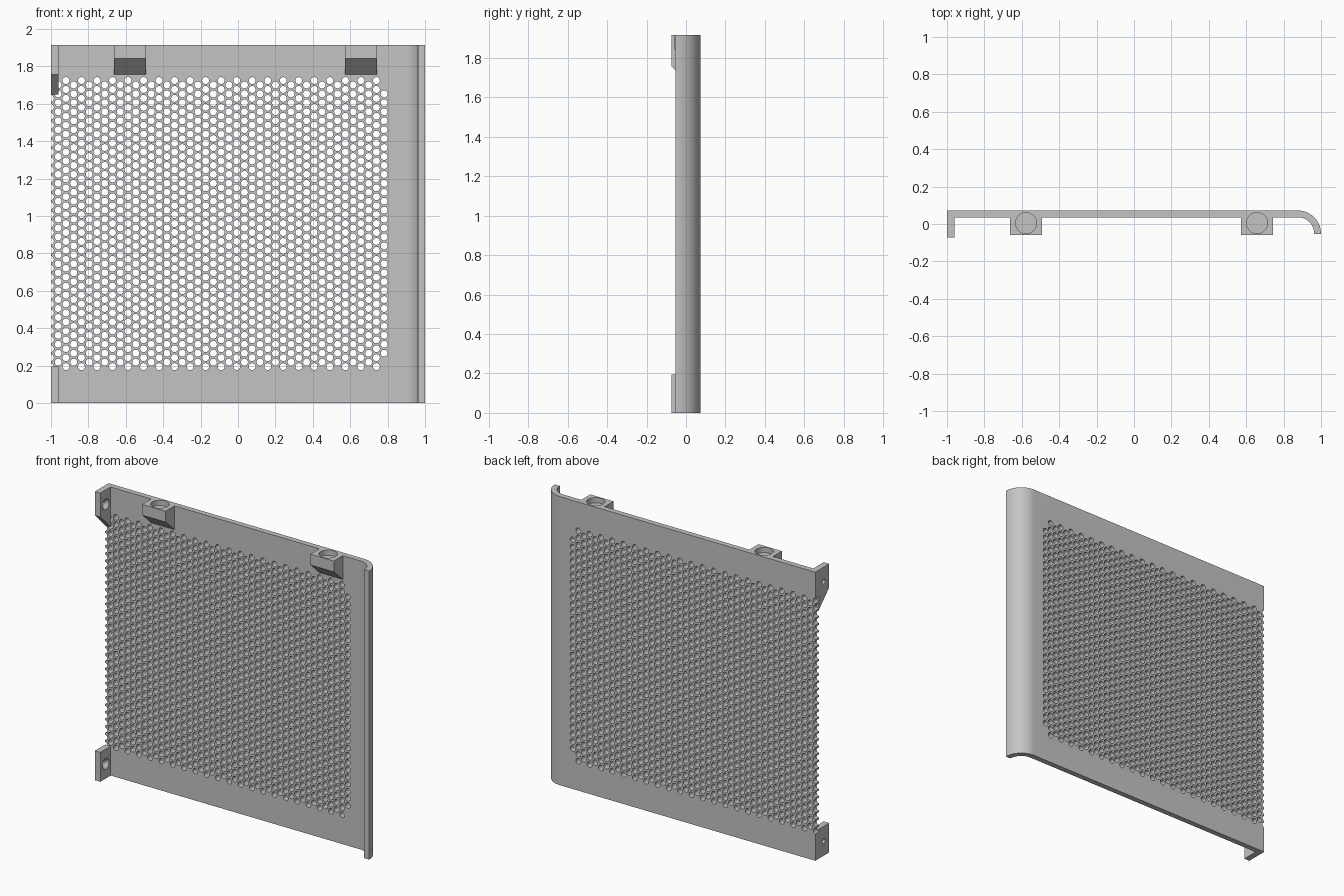
import bpy, bmesh, math
from mathutils import Matrix, Vector

if "Cube" in bpy.data.objects:
    bpy.data.objects.remove(bpy.data.objects["Cube"])

HEIGHT = 1.915
BACK, INNER, FRONT = 0.0725, 0.036, -0.0725   # plate back, plate front, deepest y
THICK = BACK - INNER

grey = bpy.data.materials.new("plain grey")
grey.use_nodes = True
colour = (0.55, 0.55, 0.55, 1)
grey.diffuse_color = colour
grey.node_tree.nodes["Principled BSDF"].inputs["Base Color"].default_value = colour


def make_object(name, bm):
    mesh = bpy.data.meshes.new(name)
    bmesh.ops.recalc_face_normals(bm, faces=bm.faces[:])
    bm.to_mesh(mesh)
    bm.free()
    obj = bpy.data.objects.new(name, mesh)
    bpy.context.scene.collection.objects.link(obj)
    return obj


def prism(name, points, sweep):
    """Extrude a closed outline of 3D points along a vector."""
    bm = bmesh.new()
    face = bm.faces.new([bm.verts.new(p) for p in points])
    ext = bmesh.ops.extrude_face_region(bm, geom=[face], use_keep_orig=True)
    verts = [v for v in ext["geom"] if isinstance(v, bmesh.types.BMVert)]
    bmesh.ops.translate(bm, verts=verts, vec=Vector(sweep))
    return make_object(name, bm)


def add_drill(bm, centre, axis, length, r1, r2, sides):
    turn = Vector((0, 0, 1)).rotation_difference(Vector(axis)).to_matrix().to_4x4()
    bmesh.ops.create_cone(bm, cap_ends=True, segments=sides, radius1=r1, radius2=r2,
                          depth=length, matrix=Matrix.Translation(centre) @ turn)


def cut(obj, bm):
    """Subtract the drill shapes from the part and keep the result."""
    cutter = make_object("cutter", bm)
    cutter.hide_render = True
    mod = obj.modifiers.new("cut", 'BOOLEAN')
    mod.operation = 'DIFFERENCE'
    mod.solver = 'MANIFOLD'
    mod.object = cutter
    bpy.context.view_layer.update()
    graph = bpy.context.evaluated_depsgraph_get()
    mesh = bpy.data.meshes.new_from_object(obj.evaluated_get(graph))
    obj.modifiers.clear()
    obj.data = mesh
    bpy.data.objects.remove(cutter)


def finish(obj):
    obj.data.materials.clear()
    obj.data.materials.append(grey)
    obj.data.shade_smooth()
    obj.data.set_sharp_from_angle(angle=math.radians(30))


# Plate with a quarter-round lip along its left side
RADIUS = 0.125
cx, cy = 1 - RADIUS, BACK - RADIUS
STEPS = 14
arc = [math.pi / 2 * i / STEPS for i in range(STEPS + 1)]
outline = [(-1, INNER, 0), (-1, BACK, 0)]
outline += [(cx + RADIUS * math.sin(a), cy + RADIUS * math.cos(a), 0) for a in arc]
outline += [(cx + (RADIUS - THICK) * math.sin(a), cy + (RADIUS - THICK) * math.cos(a), 0)
            for a in reversed(arc)]
panel = prism("vent_panel", outline, (0, 0, HEIGHT))

# Honeycomb of round vent holes
PITCH, LOW, ROWS = 0.0478, 0.195, 33
STEP_X = 0.0415
bm = bmesh.new()
for col in range(-2, 42):
    odd = col % 2
    skip = 1 if col == 41 else 0
    for row in range(skip, ROWS - odd - skip):
        centre = (-0.92 + STEP_X * col, (BACK + INNER) / 2, LOW + PITCH * (row + odd / 2))
        add_drill(bm, centre, (0, 1, 0), 0.08, 0.0185, 0.0185, 16)
cut(panel, bm)

# Two top bosses with chamfered undersides and round pockets
BOSS_Y, BOSS_HALF = -0.058, 0.086
for side, x in (("right", -0.577), ("left", 0.658)):
    boss = prism(side + "_top_boss",
                 [(x - BOSS_HALF, INNER, HEIGHT), (x - BOSS_HALF, BOSS_Y, HEIGHT),
                  (x - BOSS_HALF, BOSS_Y, 1.843), (x - BOSS_HALF, INNER, 1.757)],
                 (2 * BOSS_HALF, 0, 0))
    for part in (boss, panel):
        bm = bmesh.new()
        add_drill(bm, (x, 0.005, HEIGHT), (0, 0, 1), 0.07, 0.056, 0.056, 32)
        cut(part, bm)
    finish(boss)
finish(panel)

# Side brackets with countersunk screw holes
TAB = 0.04
upper = [(-1, INNER, HEIGHT), (-1, FRONT, HEIGHT), (-1, FRONT, 1.757), (-1, INNER, 1.65)]
lower = [(-1, INNER, 0.195), (-1, FRONT, 0.195), (-1, FRONT, 0), (-1, INNER, 0)]
for name, shape, z in (("upper", upper, 1.82), ("lower", lower, 0.098)):
    tab = prism(name + "_side_bracket", shape, (TAB, 0, 0))
    for x, length, r1, r2 in ((-1, 0.12, 0.016, 0.016), (-0.97, 0.03, 0.014, 0.04)):
        bm = bmesh.new()
        add_drill(bm, (x, -0.016, z), (1, 0, 0), length, r1, r2, 24)
        cut(tab, bm)
    finish(tab)
